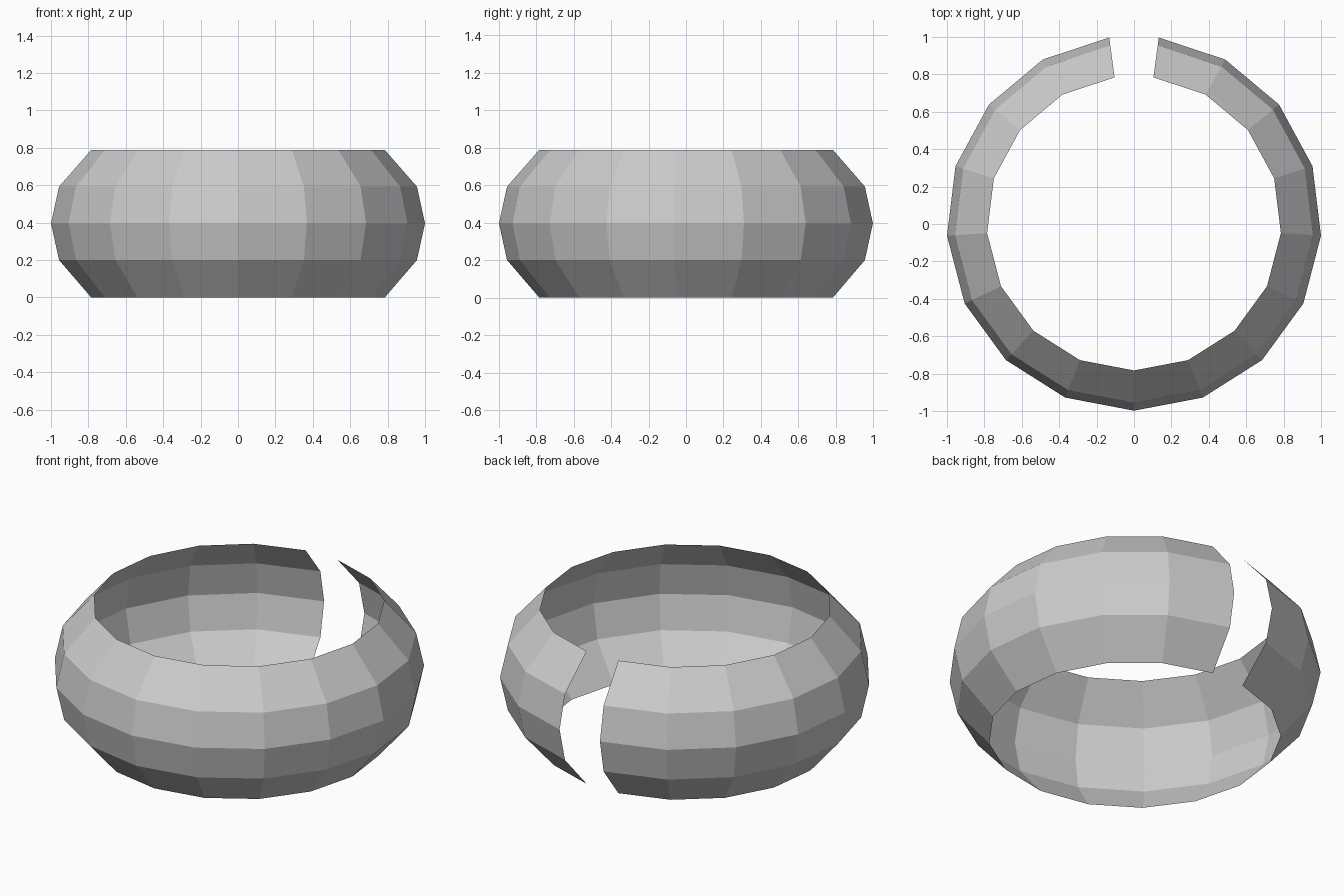
import bpy
import bmesh
from math import sin, cos, radians

if "Cube" in bpy.data.objects:
    bpy.data.objects.remove(bpy.data.objects["Cube"])

# Bulging cross-section of the band: radius, height
PROFILE = [(0.787, 0.0), (0.959, 0.2), (1.002, 0.396), (0.959, 0.592), (0.787, 0.788)]
SEGMENTS = 16
HALF_GAP = radians(7.6)      # opening at the back (+y)
SWEEP = radians(360) - 2 * HALF_GAP
Y_SHIFT = 0.004              # keeps the open ring centred

# Open cuff: sweep the cross-section around z, leaving the gap open
bm = bmesh.new()
columns = []
for i in range(SEGMENTS + 1):
    a = HALF_GAP + SWEEP * i / SEGMENTS
    columns.append([bm.verts.new((r * sin(a), r * cos(a) + Y_SHIFT, z))
                    for r, z in PROFILE])
for left, right in zip(columns, columns[1:]):
    for j in range(len(PROFILE) - 1):
        bm.faces.new((left[j], left[j + 1], right[j + 1], right[j]))

# Make every face point outwards
bm.normal_update()
for f in bm.faces:
    c = f.calc_center_median()
    if f.normal.x * c.x + f.normal.y * c.y < 0:
        f.normal_flip()

mesh = bpy.data.meshes.new("open_cuff")
bm.to_mesh(mesh)
bm.free()
bpy.context.collection.objects.link(bpy.data.objects.new("open_cuff", mesh))
